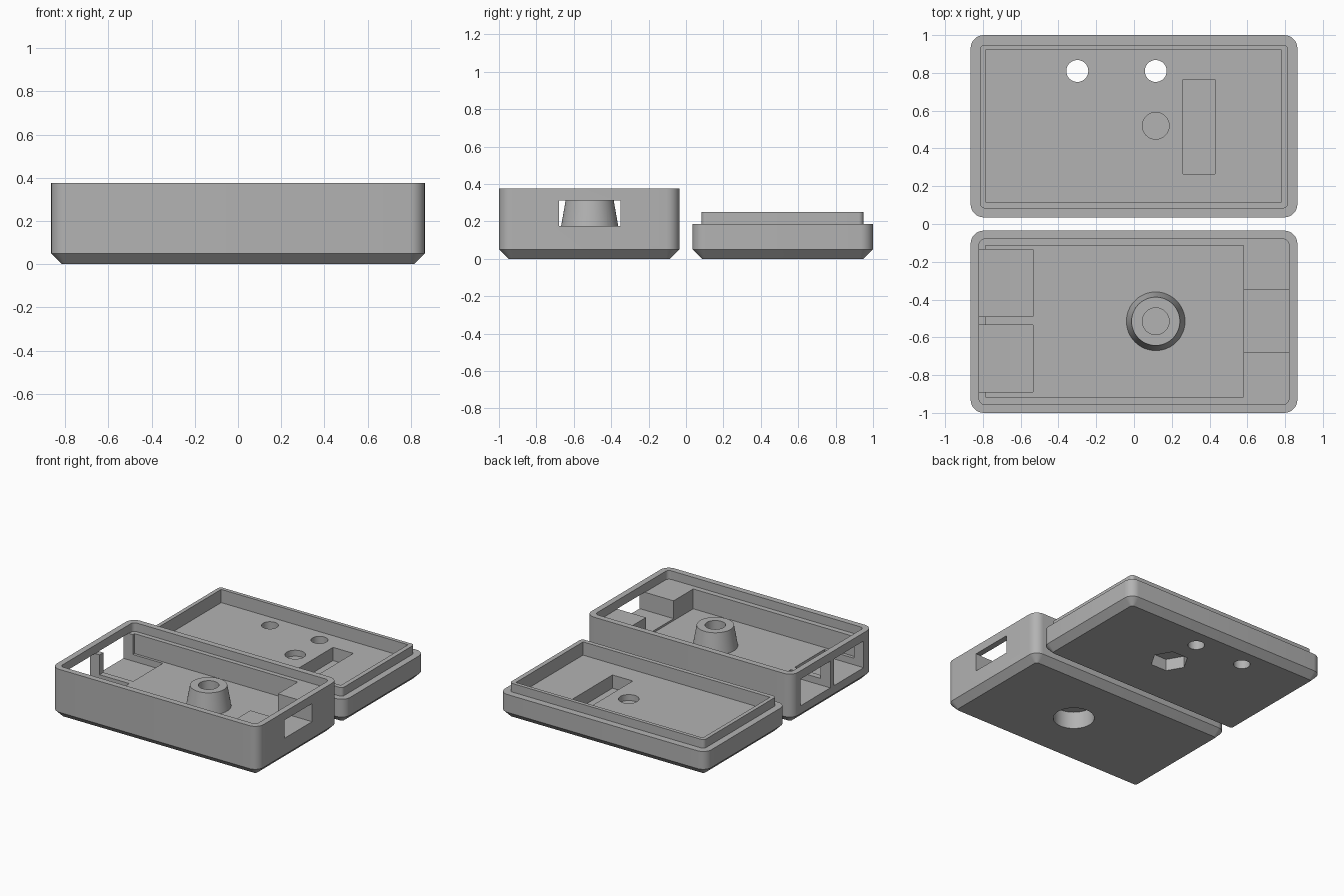
import bpy, bmesh, math

if "Cube" in bpy.data.objects:
    bpy.data.objects.remove(bpy.data.objects["Cube"])

grey = bpy.data.materials.new("light_grey")
grey.diffuse_color = (0.45, 0.45, 0.45, 1)
grey.use_nodes = True
grey.node_tree.nodes["Principled BSDF"].inputs["Base Color"].default_value = grey.diffuse_color


def rounded_loop(x0, x1, y0, y1, r, z, seg=8):
    """Points of a rounded rectangle at height z; r = 0 gives sharp corners."""
    if r <= 0:
        return [(x0, y0, z), (x1, y0, z), (x1, y1, z), (x0, y1, z)]
    pts = []
    corners = [(x1 - r, y1 - r), (x0 + r, y1 - r), (x0 + r, y0 + r), (x1 - r, y0 + r)]
    for q, (cx, cy) in enumerate(corners):
        for i in range(seg + 1):
            a = math.pi / 2 * (q + i / seg)
            pts.append((cx + r * math.cos(a), cy + r * math.sin(a), z))
    return pts


def circle_loop(cx, cy, r, z, n=48):
    return [(cx + r * math.cos(2 * math.pi * i / n),
             cy + r * math.sin(2 * math.pi * i / n), z) for i in range(n)]


def loft(name, loops):
    """Closed solid through a stack of matching loops."""
    bm = bmesh.new()
    rings = [[bm.verts.new(p) for p in loop] for loop in loops]
    n = len(rings[0])
    bm.faces.new(rings[0][::-1])
    bm.faces.new(rings[-1])
    for a, b in zip(rings, rings[1:]):
        for i in range(n):
            j = (i + 1) % n
            bm.faces.new((a[i], a[j], b[j], b[i]))
    bmesh.ops.recalc_face_normals(bm, faces=bm.faces)
    me = bpy.data.meshes.new(name)
    bm.to_mesh(me)
    bm.free()
    me.materials.append(grey)
    ob = bpy.data.objects.new(name, me)
    bpy.context.collection.objects.link(ob)
    return ob


def block(x0, x1, y0, y1, z0, z1, r=0.0):
    return loft("block", [rounded_loop(x0, x1, y0, y1, r, z) for z in (z0, z1)])


def cone(cx, cy, r0, r1, z0, z1, n=48):
    return loft("cone", [circle_loop(cx, cy, r0, z0, n), circle_loop(cx, cy, r1, z1, n)])


def combine(target, other, op="DIFFERENCE"):
    mod = target.modifiers.new("bool", "BOOLEAN")
    mod.operation, mod.solver, mod.object = op, "EXACT", other
    bpy.context.view_layer.objects.active = target
    bpy.ops.object.modifier_apply(modifier=mod.name)
    bpy.data.objects.remove(other, do_unlink=True)


def shell(name, y0, y1, top):
    """Rounded case half with a chamfered bottom edge."""
    X, c, r = 0.865, 0.05, 0.07
    return loft(name, [
        rounded_loop(-X + c, X - c, y0 + c, y1 - c, r - c, 0),
        rounded_loop(-X, X, y0, y1, r, c),
        rounded_loop(-X, X, y0, y1, r, top)])


def finish(ob):
    bpy.ops.object.select_all(action="DESELECT")
    ob.select_set(True)
    bpy.context.view_layer.objects.active = ob
    bpy.ops.object.shade_smooth_by_angle(angle=math.radians(25))


# Lower case: recess for the lid lip, main cavity
case = shell("case_body", -1.0, -0.035, 0.375)
combine(case, block(-0.82, 0.82, -0.955, -0.08, 0.31, 0.5, 0.03))
combine(case, block(-0.785, 0.58, -0.915, -0.115, 0.16, 0.34))
# Two end windows with sunk floors, and the port channel at the other end
for y0, y1 in ((-0.89, -0.535), (-0.49, -0.135)):
    combine(case, block(-1.0, -0.535, y0, y1, 0.11, 0.312))
combine(case, block(0.5, 1.0, -0.68, -0.35, 0.175, 0.312))
# Screw boss with bore, and a screw head recess underneath
combine(case, cone(0.115, -0.515, 0.158, 0.128, 0.145, 0.315), "UNION")
combine(case, cone(0.115, -0.515, 0.071, 0.071, 0.15, 0.5))
combine(case, cone(0.115, -0.515, 0.143, 0.143, -0.1, 0.13))
finish(case)

# Lid: lip, cavity, pocket
lid = shell("lid", 0.035, 1.0, 0.185)
combine(lid, block(-0.815, 0.815, 0.083, 0.948, 0.12, 0.25, 0.025), "UNION")
combine(lid, block(-0.785, 0.78, 0.117, 0.92, 0.15, 0.4))
combine(lid, block(0.26, 0.43, 0.265, 0.765, 0.05, 0.3))
# Two through holes, screw bore, and a six-sided nut recess underneath
for x in (-0.30, 0.115):
    combine(lid, cone(x, 0.81, 0.058, 0.058, -0.1, 0.4))
combine(lid, cone(0.115, 0.52, 0.071, 0.071, 0.105, 0.4))
combine(lid, cone(0.115, 0.52, 0.133, 0.133, -0.1, 0.09, 6))
finish(lid)
